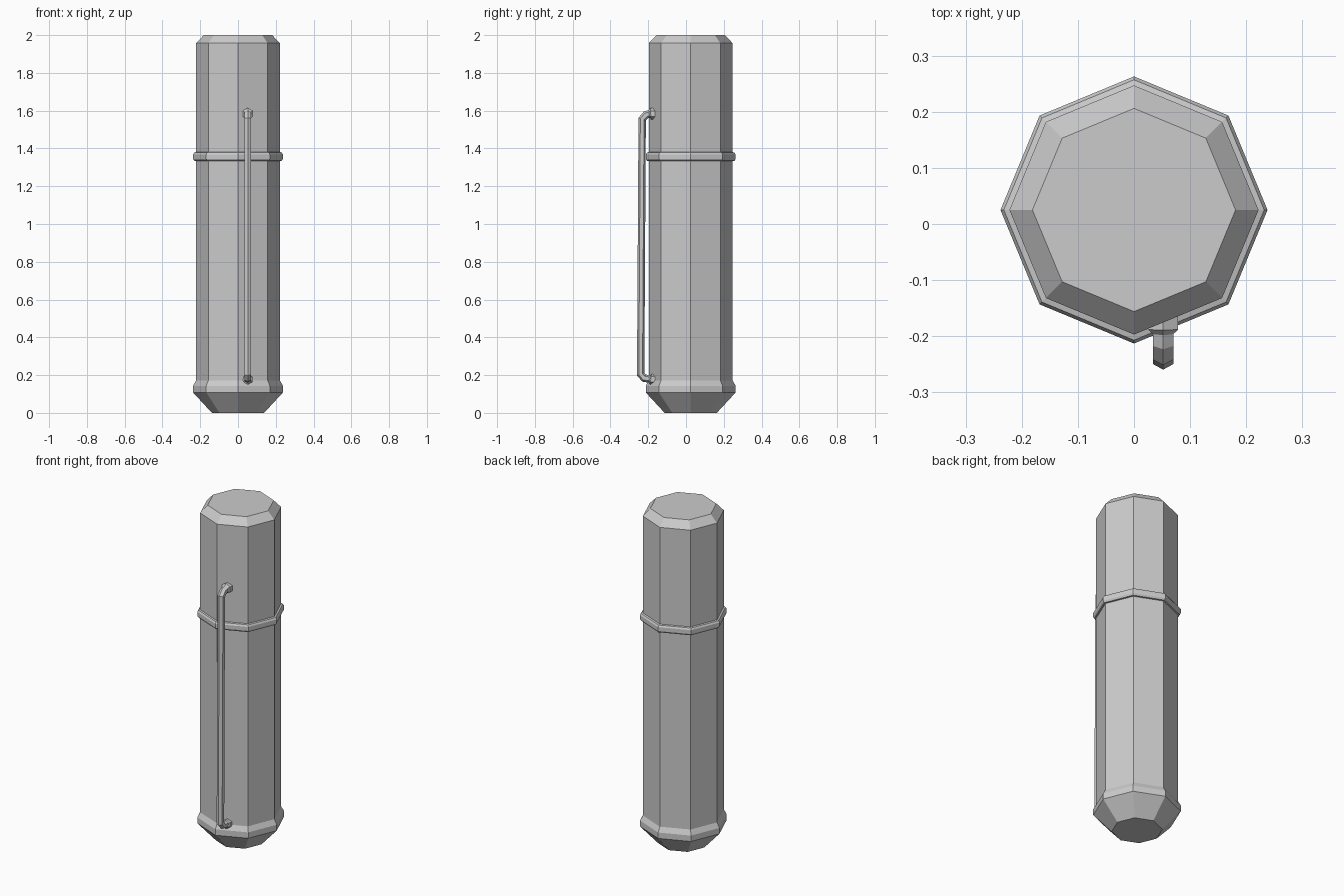
import bpy
from math import cos, sin, pi
from mathutils import Vector

if "Cube" in bpy.data.objects:
    bpy.data.objects.remove(bpy.data.objects["Cube"])

CY = 0.025  # body axis sits slightly back so the clip balances it


def loft(name, rings, closed=False):
    """Join equal-sized rings of points; cap the ends unless closed."""
    n, m = len(rings[0]), len(rings)
    verts = [p for ring in rings for p in ring]
    faces = []
    for i in range(m if closed else m - 1):
        j = (i + 1) % m
        for k in range(n):
            l = (k + 1) % n
            faces.append((i * n + k, i * n + l, j * n + l, j * n + k))
    if not closed:
        faces.append(tuple(reversed(range(n))))
        faces.append(tuple(range((m - 1) * n, m * n)))
    mesh = bpy.data.meshes.new(name)
    mesh.from_pydata(verts, [], faces)
    obj = bpy.data.objects.new(name, mesh)
    bpy.context.collection.objects.link(obj)
    return obj


def octagon(r, z):
    return [Vector((r * cos(k * pi / 4), CY + r * sin(k * pi / 4), z)) for k in range(8)]


def lathe(name, profile, closed=False):
    return loft(name, [octagon(r, z) for r, z in profile], closed)


def hex_rod(name, path, x):
    """Hexagonal rod along (y, z, radius) points in a vertical plane."""
    pts = [Vector((x, y, z)) for y, z, _ in path]
    side = Vector((1, 0, 0))
    rings = []
    for i, p in enumerate(pts):
        a = (p - pts[i - 1]).normalized() if i else Vector()
        b = (pts[i + 1] - p).normalized() if i < len(pts) - 1 else Vector()
        out = side.cross((a + b).normalized())
        r = path[i][2]
        rings.append([p + r * (cos(k * pi / 3) * out + sin(k * pi / 3) * side) for k in range(6)])
    return loft(name, rings)


# octagonal barrel with flared foot and chamfered top
lathe("barrel", [(0.138, 0), (0.238, 0.108), (0.238, 0.143), (0.222, 0.172),
                 (0.222, 1.957), (0.181, 2.0)])

# raised band between barrel and cap
lathe("band", [(0.216, 1.333), (0.232, 1.335), (0.238, 1.345), (0.238, 1.368),
               (0.232, 1.378), (0.216, 1.382)], closed=True)

# bent hexagonal clip, its ends swelling into small feet against the barrel
R = 0.0208
hex_rod("clip", [(-0.162, 0.178, 0.028), (-0.186, 0.178, 0.028), (-0.192, 0.180, R),
                 (-0.222, 0.184, R), (-0.240, 0.205, R),
                 (-0.232, 1.555, R), (-0.212, 1.578, R), (-0.194, 1.583, R),
                 (-0.187, 1.584, 0.031), (-0.162, 1.584, 0.031)], 0.052)
